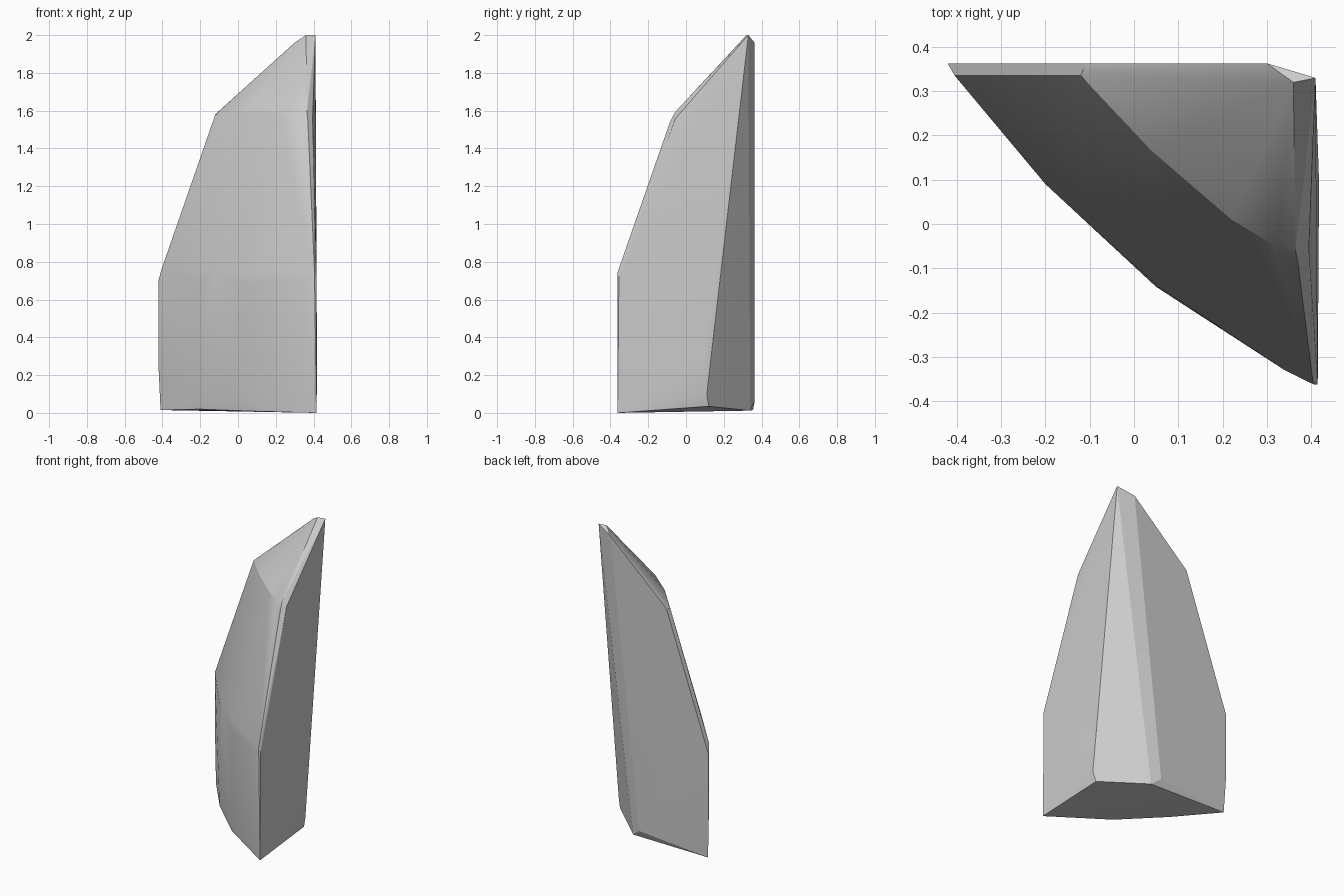
import bpy, bmesh

# Cut-stone shard: cross-section rings whose convex hull gives the facets
base = [(-0.41, 0.355, 0.015), (-0.2, 0.095, 0.02), (0.05, -0.135, 0.01),
        (0.415, -0.362, 0.0), (0.40, 0.12, 0.035), (0.15, 0.34, 0.012)]
lower = [(-0.421, 0.363, 0.25), (-0.2, 0.09, 0.06), (0.05, -0.142, 0.05),
         (0.417, 0.11, 0.10), (0.418, 0.095, 0.30), (0.09, 0.363, 0.06)]
shoulder = [(-0.421, 0.363, 0.70), (-0.405, 0.335, 0.76), (-0.2, 0.09, 0.70),
            (-0.13, 0.025, 0.76), (0.05, -0.142, 0.68), (0.06, -0.145, 0.74),
            (0.22, -0.25, 0.755), (0.34, -0.33, 0.71), (0.405, -0.362, 0.745),
            (0.415, -0.355, 0.72)]
neck = [(-0.11, 0.363, 1.59), (-0.12, 0.335, 1.58), (0.04, 0.165, 1.595),
        (0.22, 0.01, 1.59), (0.32, -0.05, 1.585), (0.365, -0.06, 1.59),
        (0.37, -0.085, 1.54), (0.395, -0.055, 1.56)]
tip = [(0.36, 0.32, 2.0), (0.41, 0.33, 2.0), (0.30, 0.363, 1.96)]

bm = bmesh.new()
for ring in (base, lower, shoulder, neck, tip):
    for p in ring:
        bm.verts.new(p)
hull = bmesh.ops.convex_hull(bm, input=bm.verts)
loose = [v for v in bm.verts if not v.link_faces]
bmesh.ops.delete(bm, geom=loose, context='VERTS')
bmesh.ops.recalc_face_normals(bm, faces=bm.faces)

mesh = bpy.data.meshes.new("rock_shard")
bm.to_mesh(mesh)
bm.free()
rock = bpy.data.objects.new("rock_shard", mesh)
bpy.context.collection.objects.link(rock)

# Soft blends between near-flat facets, crisp main edges
bpy.context.view_layer.objects.active = rock
rock.select_set(True)
bpy.ops.object.shade_smooth_by_angle(angle=0.3)
